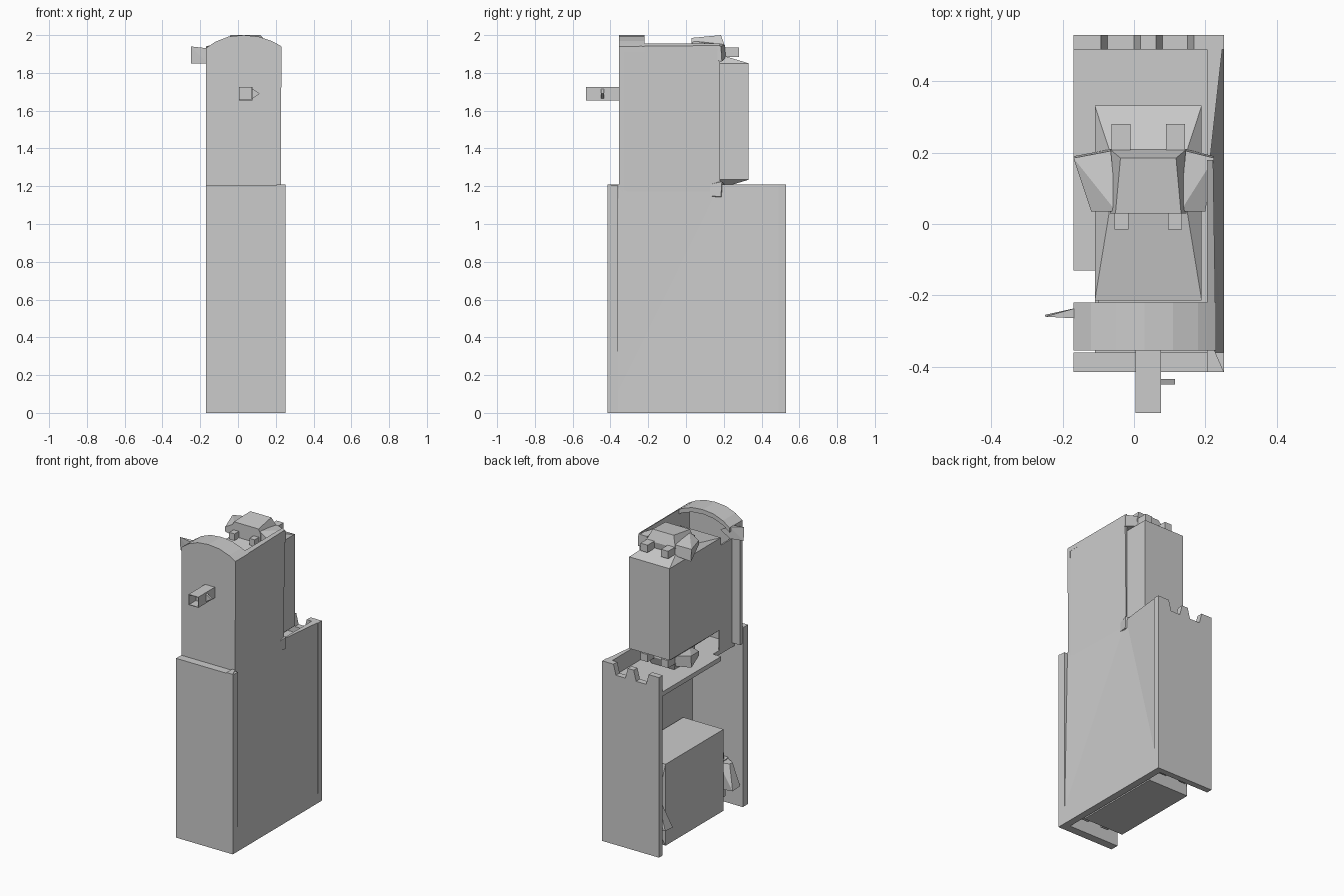
import bpy, bmesh, math
from mathutils import Matrix, Vector

old = bpy.data.objects.get("Cube")
if old:
    bpy.data.objects.remove(old, do_unlink=True)

grey = bpy.data.materials.new("plain grey")
grey.use_nodes = True
GREY = (0.6, 0.6, 0.6, 1)
grey.diffuse_color = GREY
grey.node_tree.nodes["Principled BSDF"].inputs["Base Color"].default_value = GREY


def finish(name, bm, matrix=None):
    if matrix:
        bm.transform(matrix)
    bmesh.ops.recalc_face_normals(bm, faces=bm.faces)
    mesh = bpy.data.meshes.new(name)
    bm.to_mesh(mesh)
    bm.free()
    mesh.materials.append(grey)
    obj = bpy.data.objects.new(name, mesh)
    bpy.context.collection.objects.link(obj)
    return obj


def box(name, x, y, z, matrix=None):
    bm = bmesh.new()
    bmesh.ops.create_cube(bm, size=1)
    for v in bm.verts:
        v.co = [r[0] if c < 0 else r[1] for c, r in zip(v.co, (x, y, z))]
    return finish(name, bm, matrix)


def hull(name, points, matrix=None):
    bm = bmesh.new()
    verts = [bm.verts.new(p) for p in points]
    bmesh.ops.convex_hull(bm, input=verts)
    bmesh.ops.dissolve_limit(bm, angle_limit=0.02, verts=bm.verts, edges=bm.edges)
    return finish(name, bm, matrix)


def prism(name, outline, axis, low, high):
    """Extrude a 2D outline along x, y or z."""
    bm = bmesh.new()
    verts = []
    for p in outline:
        co = list(p)
        co.insert("xyz".index(axis), low)
        verts.append(bm.verts.new(co))
    face = bm.faces.new(verts)
    new = bmesh.ops.extrude_face_region(bm, geom=[face])["geom"]
    shift = Vector([high - low if a == axis else 0 for a in "xyz"])
    bmesh.ops.translate(bm, vec=shift, verts=[v for v in new if isinstance(v, bmesh.types.BMVert)])
    return finish(name, bm)


# Lower shell, open on the right side and underneath
L, R, IN = -0.17, 0.252, 0.205
FRONT, BACK, RIM = -0.415, 0.53, 1.21
box("lower_front_wall", (L, R), (FRONT, -0.36), (0, 1.205))

# Side wall whose top edge bends inward to meet the upper storey
bm = bmesh.new()
b = [bm.verts.new((x, y, 0)) for x, y in ((R, FRONT), (R, BACK), (IN, BACK), (IN, FRONT))]
rim = ((R, FRONT), (0.226, -0.355), (0.213, 0.18), (R, BACK), (IN, BACK), (IN, FRONT))
t = [bm.verts.new((x, y, RIM)) for x, y in rim]
for face in (b, t, (b[0], t[0], t[1]), (b[0], t[1], t[2]), (b[0], t[2], b[1]), (b[1], t[2], t[3]),
             (b[1], t[3], t[4], b[2]), (b[2], t[4], t[5], b[3]), (b[3], t[5], t[0], b[0])):
    bm.faces.new(face)
finish("lower_side_wall", bm)

# Back wall with sloped battlement notches
battlement = [(L, 0), (R, 0), (R, RIM)]
for x0, x1 in ((0.07, 0.16), (-0.085, 0.01)):
    battlement += [(x1 + 0.008, RIM), (x1 - 0.01, 1.14), (x0 + 0.01, 1.14), (x0 - 0.008, RIM)]
battlement.append((L, RIM))
prism("lower_back_wall", battlement, "y", 0.49, BACK)

# Notched floor between the two storeys
floor = [(L, 0.49), (0.21, 0.49), (0.21, -0.37), (-0.11, -0.37), (-0.11, -0.13), (L, -0.13)]
prism("middle_floor", floor, "z", 1.07, 1.1)

# Upper shell with an arched front
arch = [(L, 1.93), (-0.12, 1.965), (-0.05, 1.992), (0.03, 2.0), (0.11, 1.992), (0.18, 1.968), (0.23, 1.94)]
prism("upper_front_wall", [(0.226, 1.1), (L, 1.1)] + arch, "y", -0.355, -0.33)
under = [(x, z - 0.03) for x, z in reversed(arch)]
prism("arched_roof", arch + under, "y", -0.355, -0.22)
side = [(IN, y, z) for y in (-0.355, 0.18) for z in (1.1, 1.955)]
side += [(0.226, -0.355, RIM), (0.213, 0.18, RIM), (0.226, -0.355, 1.1), (0.213, 0.18, 1.1)]
side += [(0.23, -0.355, 1.94), (0.222, 0.18, 1.945)]
hull("upper_side_wall", side)
box("inner_web", (-0.11, -0.1), (-0.34, -0.2), (1.1, 1.8))

# Wedge fin on the right edge of the arch
fin = [(-0.25, -0.26, 1.94), (-0.25, -0.255, 1.85), (-0.1, -0.222, 1.9)]
fin += [(-0.16, y, z) for y in (-0.235, -0.265) for z in (1.85, 1.93)]
hull("arch_fin", fin)

# Square thin-walled spout with a side lug
cx, cz = 0.04, 1.69
outer, inner = 0.036, 0.032
box("spout_top", (cx - outer, cx + outer), (-0.53, -0.35), (cz + inner, cz + outer))
box("spout_bottom", (cx - outer, cx + outer), (-0.53, -0.35), (cz - outer, cz - inner))
for s, label in ((-1, "right"), (1, "left")):
    xs = sorted((cx + s * inner, cx + s * outer))
    box("spout_" + label, xs, (-0.53, -0.35), (cz - inner, cz + inner))
box("spout_plug", (cx - inner, cx + inner), (-0.46, -0.35), (cz - inner, cz + inner))
hull("spout_lug", [(x, y, z) for y in (-0.45, -0.435)
                   for x, z in ((0.07, 1.66), (0.07, 1.72), (0.115, 1.69))])


# Cabinet with hipped ends, and a lobed mount with four feet on each end
MID = 1.5425


def mount(name, matrix):
    body = [(x, y, z) for x in (-0.068, 0.148) for y, z in ((0.03, 1.87), (0.2, 1.87), (0.03, 1.95), (0.21, 1.93))]
    body += [(-0.052, 0.03, 1.985), (0.132, 0.03, 1.985), (-0.038, 0.185, 2.0), (0.118, 0.185, 2.0)]
    hull(name + "_body", body, matrix)
    for s, label in ((-1, "right"), (1, "left")):
        reach = 0.21 if s < 0 else 0.185
        lobe = [(reach, 0.19, 1.86), (reach, 0.185, 1.94), (0.105, 0.21, 1.88), (0.105, 0.205, 1.95),
                (0.16, 0.035, 1.9), (0.16, 0.035, 1.93), (0.09, 0.035, 1.88), (0.09, 0.035, 1.97)]
        hull(name + "_lobe_" + label, [(cx + s * x, y, z) for x, y, z in lobe], matrix)
        xs = sorted((cx + s * 0.05, cx + s * 0.103))
        box(name + "_back_foot_" + label, xs, (0.18, 0.28), (1.885, 1.935), matrix)
        xs = sorted((cx + s * 0.055, cx + s * 0.095))
        box(name + "_front_foot_" + label, xs, (-0.015, 0.05), (1.885, 1.93), matrix)


def cabinet(name, matrix):
    points = []
    for s in (-1, 1):
        points += [(x, y, MID + s * 0.308) for x in (-0.11, 0.19) for y in (-0.215, 0.332)]
        points += [(x, y, MID + s * 0.345) for x in (-0.07, 0.15) for y in (0.03, 0.21)]
    hull(name, points, matrix)
    flip = Matrix.Translation((0, 0, 2 * MID)) @ Matrix.Scale(-1, 4, (0, 0, 1))
    mount(name + "_end_a", matrix)
    mount(name + "_end_b", matrix @ flip)


cabinet("upper_cabinet", Matrix.Identity(4))
lay_down = (Matrix.Translation((0, 0.065, 0.282)) @ Matrix.Rotation(-math.pi / 2, 4, "X")
            @ Matrix.Translation((0, -0.055, -MID)))
cabinet("lower_cabinet", lay_down)
